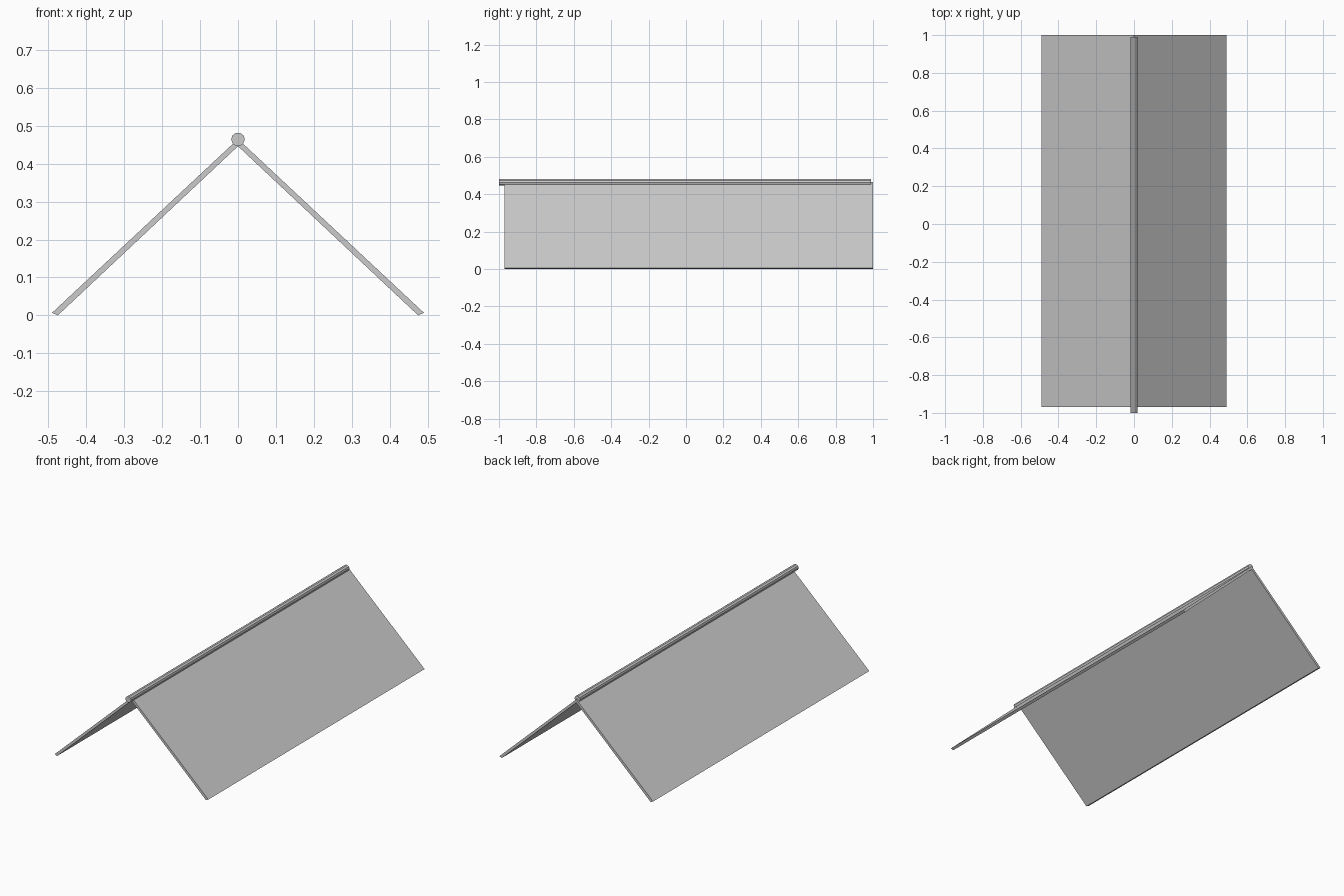
import bpy
import bmesh
from math import cos, sin, tau

cube = bpy.data.objects.get("Cube")
if cube:
    bpy.data.objects.remove(cube, do_unlink=True)

# Single flat grey for the whole roof
grey = bpy.data.materials.new("light_grey")
grey.use_nodes = True
grey.diffuse_color = (0.6, 0.6, 0.6, 1)
grey.node_tree.nodes["Principled BSDF"].inputs["Base Color"].default_value = (0.6, 0.6, 0.6, 1)


def extrude_profile(name, profile, y_front, y_back):
    """Sweep an x-z outline along y into a closed, flat-faced solid."""
    bm = bmesh.new()
    face = bm.faces.new([bm.verts.new((x, y_front, z)) for x, z in profile])
    swept = bmesh.ops.extrude_face_region(bm, geom=[face], use_keep_orig=True)
    moved = [v for v in swept["geom"] if isinstance(v, bmesh.types.BMVert)]
    bmesh.ops.translate(bm, verts=moved, vec=(0, y_back - y_front, 0))
    bmesh.ops.recalc_face_normals(bm, faces=bm.faces)
    mesh = bpy.data.meshes.new(name)
    bm.to_mesh(mesh)
    bm.free()
    mesh.materials.append(grey)
    obj = bpy.data.objects.new(name, mesh)
    bpy.context.collection.objects.link(obj)
    return obj


# Sloping panels, mitred at the ridge
slope = [(0.49, 0.007), (0.475, 0.0), (0.0, 0.446), (0.0, 0.465)]
for name, side in (("left_roof_panel", 1), ("right_roof_panel", -1)):
    extrude_profile(name, [(side * x, z) for x, z in slope], -0.97, 1.0)

# Faceted ridge pole, shifted slightly toward the front
SIDES, RADIUS, HEIGHT = 10, 0.018, 0.464
ring = [(RADIUS * cos(tau * i / SIDES), HEIGHT + RADIUS * sin(tau * i / SIDES))
        for i in range(SIDES)]
extrude_profile("ridge_pole", ring, -1.0, 0.99)
